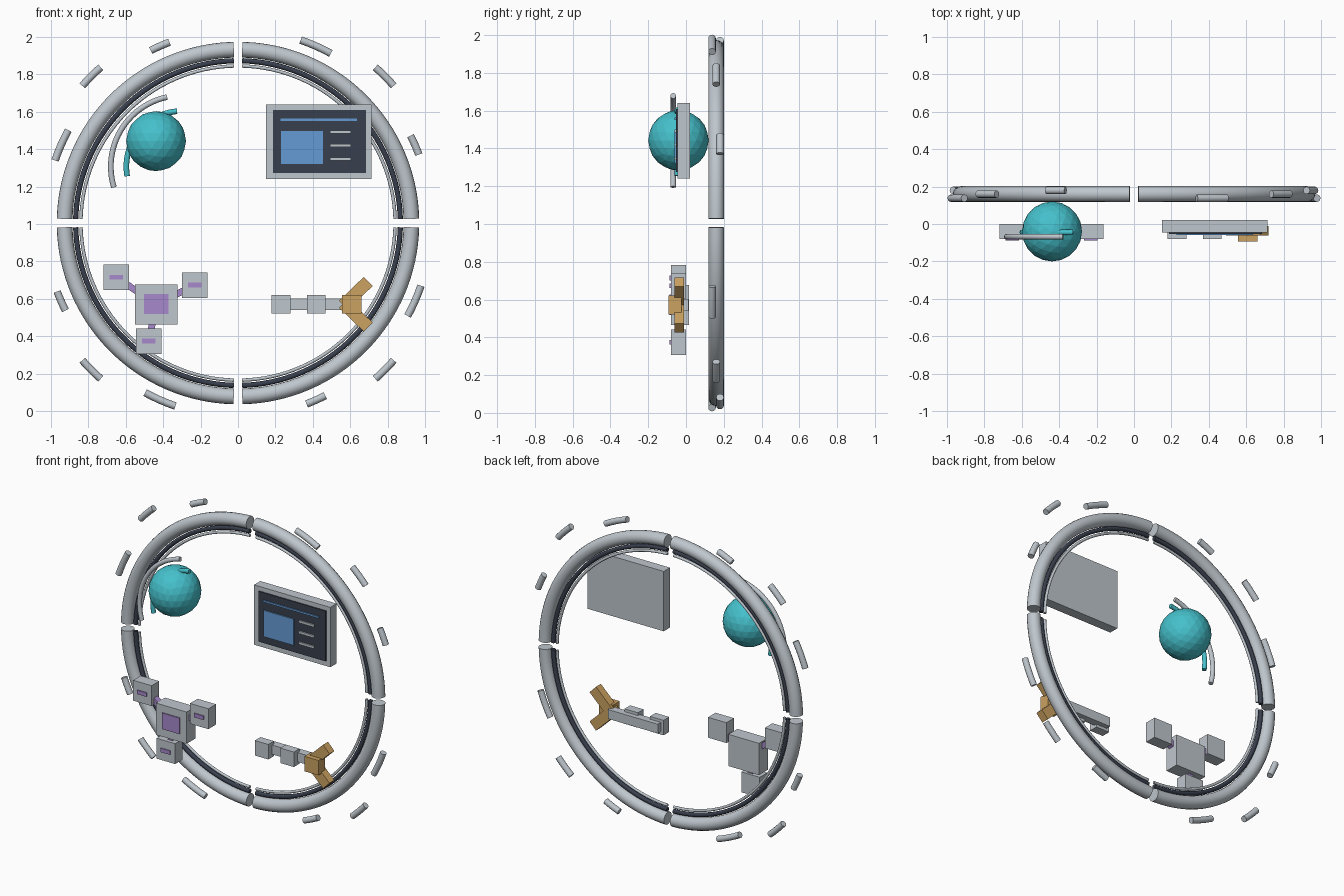
import bpy, bmesh
from math import radians, cos, sin, atan2, hypot, pi
from mathutils import Matrix, Vector

if "Cube" in bpy.data.objects:
    bpy.data.objects.remove(bpy.data.objects["Cube"])


def material(name, r, g, b):
    m = bpy.data.materials.new(name)
    m.use_nodes = True
    m.diffuse_color = (r, g, b, 1)
    for n in m.node_tree.nodes:
        if n.type == 'BSDF_PRINCIPLED':
            n.inputs["Base Color"].default_value = (r, g, b, 1)
    return m


grey = material("light grey", 0.52, 0.57, 0.61)
dark = material("dark slate", 0.04, 0.05, 0.075)
teal = material("teal", 0.06, 0.53, 0.60)
blue = material("blue", 0.13, 0.33, 0.66)
purple = material("purple", 0.39, 0.25, 0.60)
orange = material("orange", 0.60, 0.36, 0.12)


def finish(name, bm, mat, smooth=False):
    bmesh.ops.recalc_face_normals(bm, faces=bm.faces)
    me = bpy.data.meshes.new(name)
    bm.to_mesh(me)
    bm.free()
    me.materials.append(mat)
    ob = bpy.data.objects.new(name, me)
    bpy.context.collection.objects.link(ob)
    if smooth:
        bpy.ops.object.select_all(action='DESELECT')
        ob.select_set(True)
        bpy.context.view_layer.objects.active = ob
        bpy.ops.object.shade_smooth_by_angle(angle=radians(40))
    return ob


def box(name, mat, x, z, width, height, y0, y1, angle=0):
    """Box centred on x, z, spanning y0..y1, turned in the front plane."""
    bm = bmesh.new()
    bmesh.ops.create_cube(bm, size=1)
    bm.transform(Matrix.Translation((x, (y0 + y1) / 2, z))
                 @ Matrix.Rotation(-angle, 4, 'Y')
                 @ Matrix.Diagonal((width, y1 - y0, height, 1)))
    return finish(name, bm, mat)


def arc(name, mat, cx, y, cz, radius, tube, start, end, steps, sides=16):
    """Capped round tube following an arc in the front plane (degrees)."""
    bm = bmesh.new()
    loops = []
    for i in range(steps + 1):
        a = radians(start + (end - start) * i / steps)
        loop = []
        for j in range(sides):
            t = 2 * pi * j / sides
            r = radius + tube * cos(t)
            loop.append(bm.verts.new((cx + r * cos(a), y + tube * sin(t), cz + r * sin(a))))
        loops.append(loop)
    for a, b in zip(loops, loops[1:]):
        for j in range(sides):
            k = (j + 1) % sides
            bm.faces.new((a[j], a[k], b[k], b[j]))
    bm.faces.new(loops[0])
    bm.faces.new(loops[-1])
    return finish(name, bm, mat, True)


# Four ring quarters, each with inner trims and three outer markers
RING_Y, RING_Z, GAP = 0.16, 1.005, 0.0225
trims = [("ring_quarter", grey, 0.927, 0.042),
         ("dark_trim", dark, 0.868, 0.014),
         ("thin_trim", grey, 0.84, 0.009)]
markers = [("short_marker", 1.034, 23.8, 6.1, 0.18),
           ("middle_marker", 1.11, 45, 7.2, 0.16),
           ("long_marker", 1.034, 66.2, 9.8, 0.138)]
for q in range(4):
    base = 90 * q
    for name, mat, radius, tube in trims:
        g = GAP / radius * 180 / pi
        arc(f"{name}_{q + 1}", mat, 0, RING_Y, RING_Z, radius, tube,
            base + g, base + 90 - g, 32)
    for name, radius, mid, span, y in markers:
        arc(f"{name}_{q + 1}", grey, 0, y, RING_Z, radius, 0.02,
            base + mid - span / 2, base + mid + span / 2, 4, 12)

# Faceted globe with two concentric arcs
bm = bmesh.new()
bmesh.ops.create_icosphere(bm, subdivisions=3, radius=0.16,
                           matrix=Matrix.Translation((-0.438, -0.04, 1.443)))
finish("globe", bm, teal)
arc("outer_orbit", grey, -0.30, -0.068, 1.307, 0.38, 0.015, 102, 197, 24, 12)
arc("inner_orbit", teal, -0.30, -0.045, 1.307, 0.297, 0.015, 95, 190, 24, 12)

# Display panel
box("display_case", grey, 0.432, 1.44, 0.564, 0.40, -0.045, 0.021)
box("display_screen", dark, 0.436, 1.442, 0.496, 0.336, -0.053, -0.045)
box("display_header", blue, 0.431, 1.557, 0.41, 0.012, -0.06, -0.053)
box("display_window", blue, 0.342, 1.409, 0.224, 0.176, -0.06, -0.053)
for i in range(3):
    box(f"display_line_{i + 1}", grey, 0.548, 1.492 - 0.072 * i, 0.112, 0.016, -0.062, -0.053)

# Hub with three linked modules
HX, HZ = -0.437, 0.57
box("hub", grey, HX, HZ, 0.226, 0.212, -0.08, 0.015)
box("hub_plate", purple, HX, HZ + 0.002, 0.13, 0.107, -0.088, -0.08)
for i, (x, z) in enumerate([(-0.651, 0.715), (-0.231, 0.673), (-0.477, 0.374)]):
    dx, dz = x - HX, z - HZ
    box(f"module_{i + 1}", grey, x, z, 0.136, 0.136, -0.08, 0)
    box(f"module_plate_{i + 1}", purple, x, z, 0.07, 0.026, -0.087, -0.08)
    box(f"module_link_{i + 1}", purple, HX + dx / 2, HZ + dz / 2, hypot(dx, dz), 0.036,
        -0.055, -0.015, atan2(dz, dx))

# Arm with blocks and a forked end
AZ = 0.571
box("arm_bar", grey, 0.385, AZ, 0.37, 0.062, -0.04, 0.012)
for i, x in enumerate((0.23, 0.419)):
    box(f"arm_block_{i + 1}", grey, x, AZ, 0.1, 0.1, -0.08, -0.02)
box("fork_hub", orange, 0.608, AZ, 0.104, 0.1, -0.093, -0.025)
for side, name in ((1, "upper_fork"), (-1, "lower_fork")):
    box(name, orange, 0.63, AZ + side * 0.058, 0.184, 0.068, -0.062, -0.01, side * radians(44))
